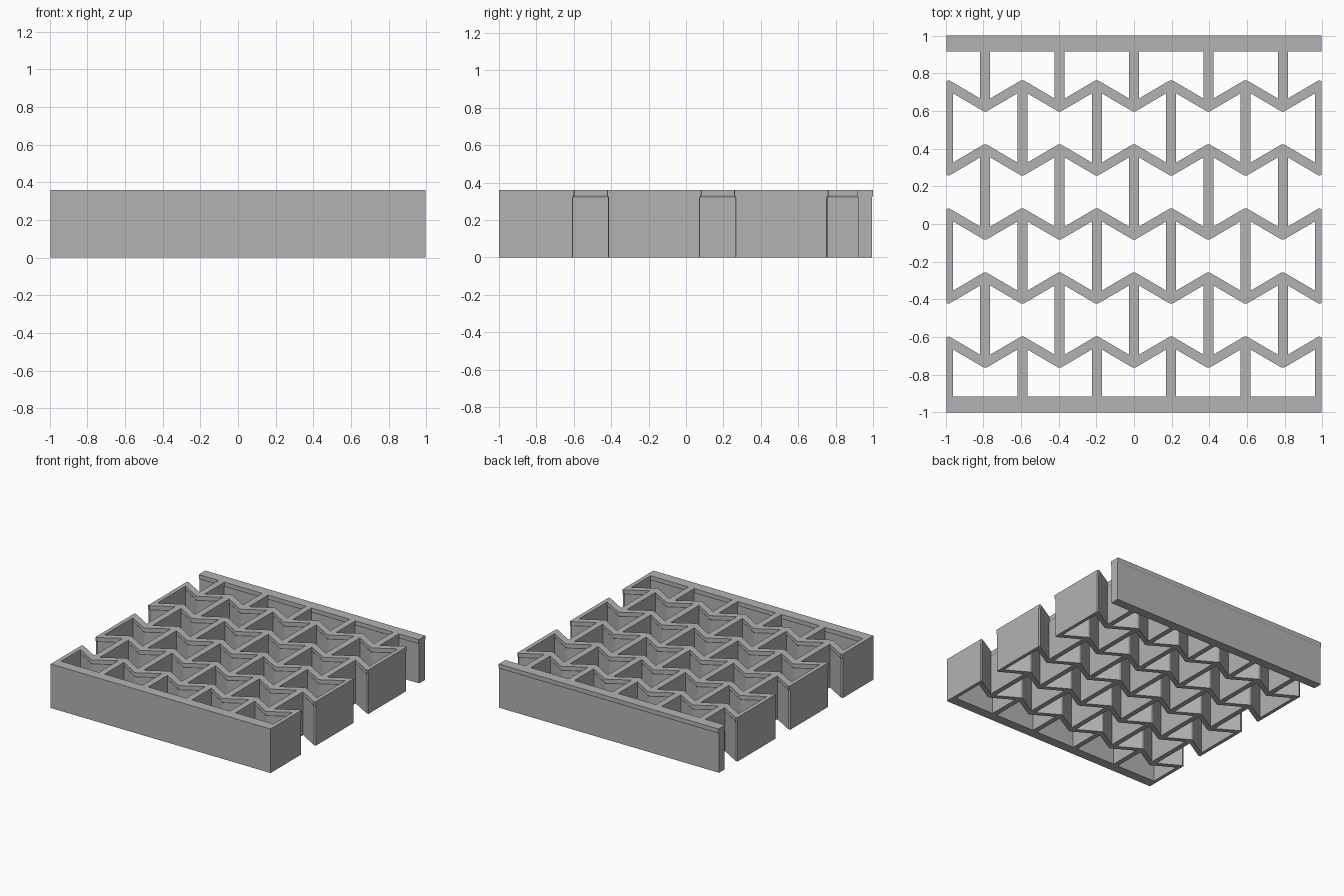
import bpy
import bmesh

if "Cube" in bpy.data.objects:
    bpy.data.objects.remove(bpy.data.objects["Cube"])

STEP = 0.1975         # spacing between lattice nodes along x
ROW = 0.34            # spacing between zigzag rows along y
HALF = STEP - 0.0265  # half width of a cell opening
TIP = 0.085           # half height of a cell at its waist
SLOPE = 0.577         # zigzag slope
EDGE = 0.995          # side faces
BAR = 0.915           # inner faces of the end bars
LIP = 0.006           # how far the lower walls step back from the top lip


def bowtie(cx, cy, d):
    """Closed re-entrant cell, widened by d."""
    a, t = HALF + d, TIP + d * 1.15
    h = t + SLOPE * a
    up = [(-a, h), (-0.006, t + 0.002), (0.006, t + 0.002), (a, h)]
    down = [(x, -y) for x, y in reversed(up)]
    return [(cx + x, cy + y) for x, y in up + down]


def end_cell(cx, s, d):
    """Closed cell between an end bar (s = 1 back, -1 front) and its zigzag."""
    a, t = HALF + d, 2 * ROW + TIP - d * 1.15
    pts = [(-a, BAR + d), (-a, t - SLOPE * a), (-0.006, t - 0.002),
           (0.006, t - 0.002), (a, t - SLOPE * a), (a, BAR + d)]
    return [(cx + x, s * y) for x, y in pts]


def side_profile(d):
    """Right side from front to back, with its three open notches."""
    node = 5 * STEP
    a, t = HALF + d, TIP + d * 1.15
    h = t + SLOPE * a
    pts = [(EDGE, -1)]
    for cy in (-1.5 * ROW, 0.5 * ROW):
        pts += [(EDGE, cy - t - 0.005), (node - 0.006, cy - t - 0.002),
                (node - a, cy - h), (node - a, cy + h),
                (node - 0.006, cy + t + 0.002), (EDGE, cy + t + 0.005)]
    t = 2 * ROW + TIP - d * 1.15
    pts += [(EDGE, t - 0.006), (node - 0.006, t - 0.002),
            (node - a, t - SLOPE * a), (node - a, BAR + d),
            (EDGE, BAR + d), (EDGE, 1 - d)]
    return pts


def outlines(d):
    right = side_profile(d)
    loops = [right + [(-x, y) for x, y in reversed(right)]]
    even, odd = (-4, -2, 0, 2, 4), (-3, -1, 1, 3)
    for row, nodes in ((1.5, even), (0.5, odd), (-0.5, even), (-1.5, odd)):
        loops += [bowtie(k * STEP, row * ROW, d) for k in nodes]
    loops += [end_cell(k * STEP, 1, d) for k in odd]
    loops += [end_cell(k * STEP, -1, d) for k in even]
    return loops


# Walls: stack the outlines in levels, with a slightly thicker lip on top
bm = bmesh.new()
levels = []
for z, d in ((0, LIP), (0.32, LIP), (0.33, 0), (0.36, 0)):
    levels.append([[bm.verts.new((x, y, z)) for x, y in loop]
                   for loop in outlines(d)])
for low, high in zip(levels, levels[1:]):
    for a, b in zip(low, high):
        for i in range(len(a)):
            j = (i + 1) % len(a)
            bm.faces.new((a[i], a[j], b[j], b[i]))

# Top and bottom caps, filled around the openings
for level in (levels[0], levels[-1]):
    edges = [bm.edges.get((v, loop[(i + 1) % len(loop)]))
             for loop in level for i, v in enumerate(loop)]
    bmesh.ops.triangle_fill(bm, use_beauty=True, use_dissolve=False, edges=edges)
bmesh.ops.recalc_face_normals(bm, faces=bm.faces[:])

mesh = bpy.data.meshes.new("lattice_panel")
bm.to_mesh(mesh)
bm.free()
panel = bpy.data.objects.new("lattice_panel", mesh)
bpy.context.collection.objects.link(panel)

grey = bpy.data.materials.new("plain grey")
grey.diffuse_color = (0.45, 0.45, 0.45, 1)
grey.use_nodes = True
grey.node_tree.nodes["Principled BSDF"].inputs["Base Color"].default_value = grey.diffuse_color
mesh.materials.append(grey)
